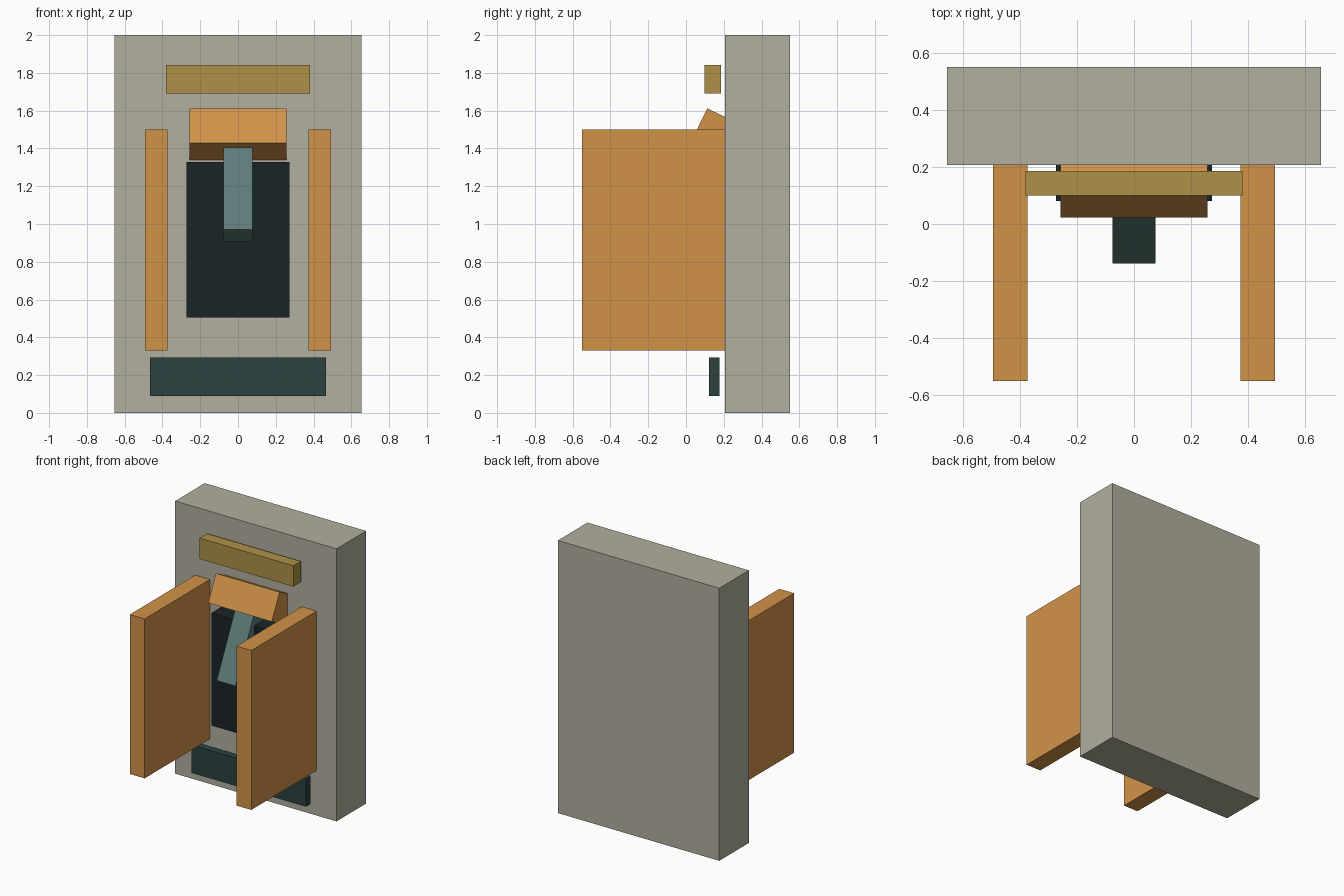
import bpy, bmesh
from math import radians
from mathutils import Matrix

if "Cube" in bpy.data.objects:
    bpy.data.objects.remove(bpy.data.objects["Cube"])

TILT = radians(-26)
WALL = 0.207  # front face of the slab


def material(name, hexcol):
    m = bpy.data.materials.new(name)
    rgb = [int(hexcol[i:i + 2], 16) / 255 for i in (0, 2, 4)]
    m.diffuse_color = (*[c ** 2.2 for c in rgb], 1)
    m.use_nodes = True
    m.node_tree.nodes["Principled BSDF"].inputs["Base Color"].default_value = m.diffuse_color
    return m


STONE = material("stone", "B0AE9D")
ORANGE = material("orange", "D0914A")
BRASS = material("brass", "AD9049")
DARK = material("dark", "20292A")
SLATE = material("slate", "2F4343")
TEAL = material("teal", "5D7B78")


def box(name, x, y, z, mat, origin=(0, 0, 0), tilt=0.0):
    """Box spanning the given ranges, optionally tilted about x at origin."""
    bm = bmesh.new()
    bmesh.ops.create_cube(bm, size=1)
    for v in bm.verts:
        v.co = [lo + (c + 0.5) * (hi - lo) for c, (lo, hi) in zip(v.co, (x, y, z))]
    bm.transform(Matrix.Translation(origin) @ Matrix.Rotation(tilt, 4, 'X'))
    me = bpy.data.meshes.new(name)
    bm.to_mesh(me)
    bm.free()
    me.materials.append(mat)
    ob = bpy.data.objects.new(name, me)
    bpy.context.collection.objects.link(ob)
    return ob


# Back slab
box("back_slab", (-0.655, 0.655), (WALL, 0.55), (0, 2), STONE)

# Side panels standing out from the slab
for side, x in (("left", (-0.493, -0.373)), ("right", (0.373, 0.493))):
    box(side + "_side_panel", x, (-0.55, WALL), (0.33, 1.5), ORANGE)

# Bars held just off the slab
box("top_bar", (-0.38, 0.38), (0.099, 0.185), (1.69, 1.843), BRASS)
box("bottom_bar", (-0.465, 0.465), (0.123, 0.177), (0.089, 0.293), SLATE)

# Centre plate
box("centre_plate", (-0.273, 0.273), (0.08, WALL), (0.504, 1.329), DARK)

# Tilted hinge block, placed by its front lower edge
box("hinge_block", (-0.258, 0.258), (0, 0.215), (0, 0.204), ORANGE,
    (0, 0.023, 1.429), TILT)

# Lever hanging square to the underside of the hinge block
box("lever", (-0.076, 0.076), (0, 0.148), (0, 0.49), TEAL,
    (0, -0.139, 0.97), TILT)
